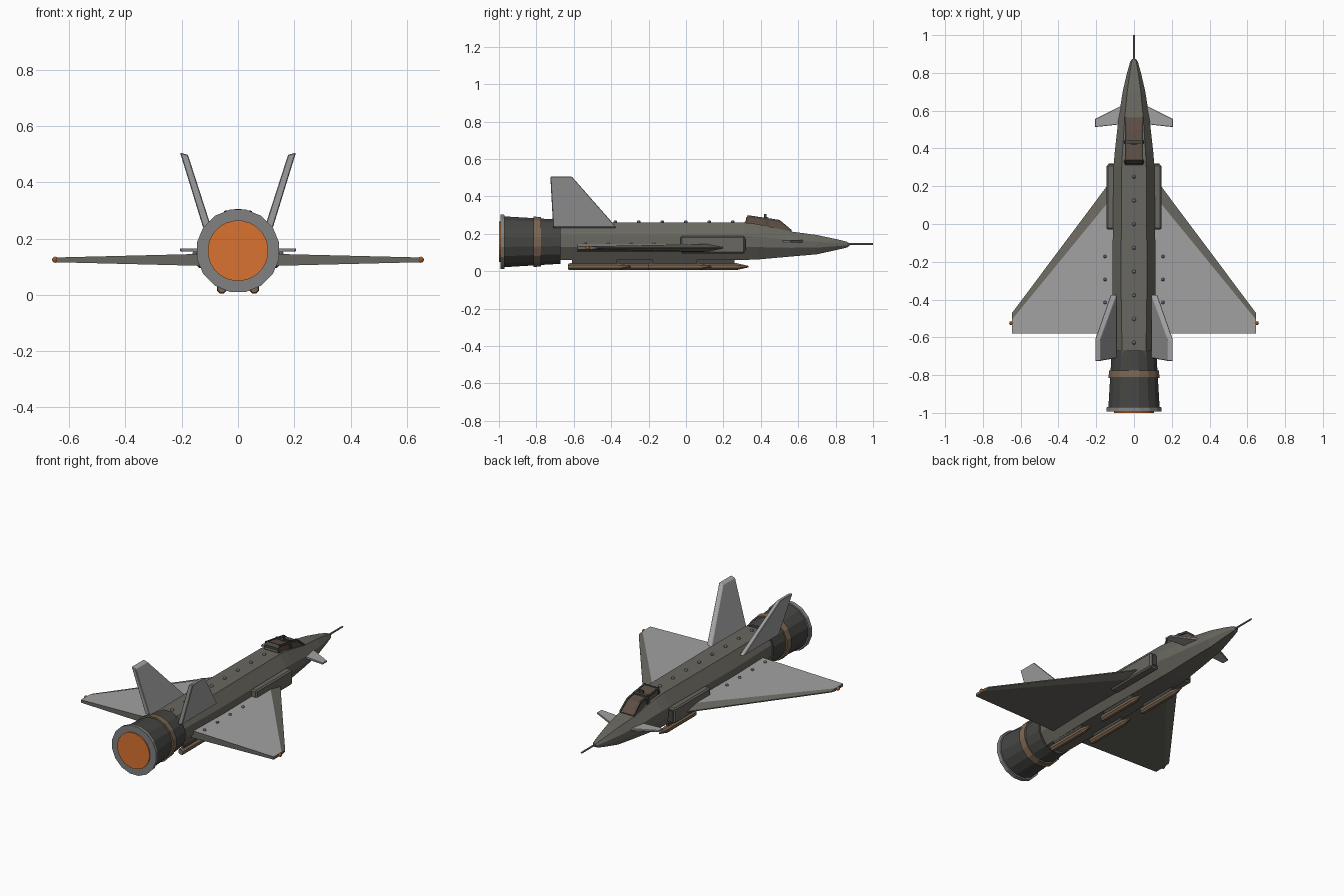
import bpy, bmesh, math

if "Cube" in bpy.data.objects:
    bpy.data.objects.remove(bpy.data.objects["Cube"])


def mat(name, r, g, b):
    m = bpy.data.materials.new(name)
    m.diffuse_color = (r, g, b, 1)
    m.use_nodes = True
    m.node_tree.nodes["Principled BSDF"].inputs["Base Color"].default_value = m.diffuse_color
    return m


HULL = mat("hull", 0.14, 0.135, 0.115)
LIGHT = mat("light_grey", 0.36, 0.36, 0.36)
DARK = mat("dark", 0.06, 0.06, 0.055)
RIM = mat("rim_grey", 0.22, 0.22, 0.22)
BROWN = mat("bronze", 0.2, 0.135, 0.085)
GLASS = mat("canopy_brown", 0.11, 0.075, 0.055)
GLOW = mat("orange", 0.7, 0.17, 0.03)


def loft(name, rings, m, mirror=False, bevel=0):
    """Skin a list of equal-length closed rings and cap both ends."""
    bm = bmesh.new()
    vs = [[bm.verts.new(p) for p in r] for r in rings]
    n = len(rings[0])
    for a, b in zip(vs, vs[1:]):
        for i in range(n):
            j = (i + 1) % n
            bm.faces.new((a[i], a[j], b[j], b[i]))
    bm.faces.new(vs[0])
    bm.faces.new(vs[-1])
    bmesh.ops.recalc_face_normals(bm, faces=bm.faces)
    me = bpy.data.meshes.new(name)
    bm.to_mesh(me)
    bm.free()
    ob = bpy.data.objects.new(name, me)
    bpy.context.collection.objects.link(ob)
    me.materials.append(m)
    if bevel:
        mod = ob.modifiers.new("Bevel", 'BEVEL')
        mod.width, mod.segments = bevel, 1
    if mirror:
        ob.modifiers.new("Mirror", 'MIRROR')
    return ob


def box(name, x, y, z, m, mirror=False, bevel=0):
    rings = [[(x[0], yy, z[0]), (x[1], yy, z[0]), (x[1], yy, z[1]), (x[0], yy, z[1])] for yy in y]
    return loft(name, rings, m, mirror, bevel)


def lathe(name, profile, m, x=0, z=0, sides=16):
    """Round part along y from (y, radius) pairs."""
    rings = []
    for y, r in profile:
        rings.append([(x + r * math.cos(math.tau * (i + .5) / sides), y,
                       z + r * math.sin(math.tau * (i + .5) / sides)) for i in range(sides)])
    return loft(name, rings, m)


def balls(name, points, r, m):
    bm = bmesh.new()
    for p in points:
        new = bmesh.ops.create_uvsphere(bm, u_segments=8, v_segments=6, radius=r)["verts"]
        bmesh.ops.translate(bm, verts=new, vec=p)
    me = bpy.data.meshes.new(name)
    bm.to_mesh(me)
    bm.free()
    me.materials.append(m)
    bpy.context.collection.objects.link(bpy.data.objects.new(name, me))


# fuselage: eight-sided sections (y, half width, bottom, top)
sections = [(-0.70, .105, .06, .26), (-0.3, .115, .06, .26), (0.31, .108, .06, .26),
            (0.38, .102, .062, .252), (0.56, .082, .078, .212), (0.70, .06, .09, .193),
            (0.80, .037, .112, .172), (0.86, .02, .126, .157), (0.873, .01, .135, .15)]
rings = []
for y, w, b, t in sections:
    h = t - b
    rings.append([(-.6 * w, y, t), (.6 * w, y, t), (w, y, b + .65 * h), (w, y, b + .35 * h),
                  (.6 * w, y, b), (-.6 * w, y, b), (-w, y, b + .35 * h), (-w, y, b + .65 * h)])
loft("fuselage", rings, HULL)
lathe("nose_probe", [(.86, .006), (1.0, .005)], RIM, z=.145, sides=8)

# engine
CZ = .157
lathe("nozzle", [(-.67, .12), (-.98, .139)], DARK, z=CZ)
lathe("nozzle_band", [(-.775, .134), (-.815, .138)], BROWN, z=CZ)
lathe("nozzle_rim", [(-.97, .147), (-.993, .149)], RIM, z=CZ)
lathe("engine_glow", [(-.98, .108), (-1.0, .108)], GLOW, z=CZ, sides=24)


# delta wings with a chamfered leading edge
def wing_ring(x, lead, chamfer, zt, zb):
    mid = (zt + zb) / 2
    return [(x, lead, mid + .003), (x, lead - chamfer, zt), (x, -.58, zt),
            (x, -.58, zb), (x, lead - chamfer, zb), (x, lead, mid - .003)]


wing = loft("wings", [wing_ring(.08, .285, .1, .147, .102),
                      wing_ring(.645, -.47, .035, .133, .116)], LIGHT, mirror=True)
wing.data.materials.append(HULL)
for p in wing.data.polygons:
    if p.normal.z < .5 or p.center.y > -.1 and p.normal.y > .1:
        p.material_index = 1
# upper chamfer strip
wing.data.polygons[0].material_index = 1
balls("wingtip_lights", [(s * .65, -.525, .125) for s in (1, -1)], .011, GLOW)


# canted tail fins
def fin_ring(x, z, y0, y1, t):
    return [(x - t, y0, z - .004), (x + t, y0, z + .004), (x + t, y1, z + .004), (x - t, y1, z - .004)]


loft("tail_fins", [fin_ring(.108, .235, -.71, -.375, .016),
                   fin_ring(.192, .502, -.725, -.61, .014)], LIGHT, mirror=True, bevel=.003)


# canards
def canard_ring(x, y0, y1, t):
    return [(x, y0, .16 - t), (x, y1, .16 - t), (x, y1, .16 + t), (x, y0, .16 + t)]


loft("canards", [canard_ring(.05, .53, .635, .007), canard_ring(.207, .513, .555, .005)],
     LIGHT, mirror=True, bevel=.002)

# side intakes
box("intakes", (.09, .145), (-.03, .315), (.095, .187), HULL, mirror=True, bevel=.008)
box("intake_openings", (.108, .136), (.30, .32), (.11, .172), DARK, mirror=True)


# canopy glass and frame
def canopy_ring(y, w0, z0, w1, z1):
    return [(-w0, y, z0), (w0, y, z0), (w1, y, z1), (-w1, y, z1)]


loft("canopy", [canopy_ring(.313, .052, .24, .046, .262), canopy_ring(.34, .052, .24, .042, .295),
                canopy_ring(.50, .05, .2, .04, .268), canopy_ring(.565, .047, .2, .043, .216)], GLASS)
loft("canopy_frame_bar", [canopy_ring(.425, .055, .23, .046, .29),
                          canopy_ring(.442, .055, .23, .046, .287)], DARK)
loft("canopy_rear_bar", [canopy_ring(.32, .055, .24, .047, .284),
                         canopy_ring(.335, .055, .24, .046, .3)], DARK)
loft("canopy_rails", [[(x, y, z), (x + .01, y, z), (x + .01, y, z + .012), (x, y, z + .012)]
                      for x, y, z in ((.039, .33, .287), (.037, .50, .262), (.04, .565, .208))],
     DARK, mirror=True)
box("canopy_latch", (-.012, .012), (.418, .43), (.28, .305), DARK)

# staggered missiles on short pylons
for n, (x, y) in enumerate([(.057, -.63), (.057, -.2), (-.057, -.43), (-.057, 0)]):
    lathe(f"missile_{n}", [(y, .016), (y + .01, .02), (y + .27, .02), (y + .335, .004)],
          BROWN, x=x, z=.024, sides=8)
    box(f"missile_pylon_{n}", (x - .008, x + .008), (y + .02, y + .26), (.038, .068), DARK)

# rivets
balls("spine_rivets", [(0, .25 - .1255 * i, .262) for i in range(8)], .01, RIM)
balls("wing_rivets", [(s * .153, -.172 - .122 * i, .147) for i in range(4) for s in (1, -1)], .009, RIM)
